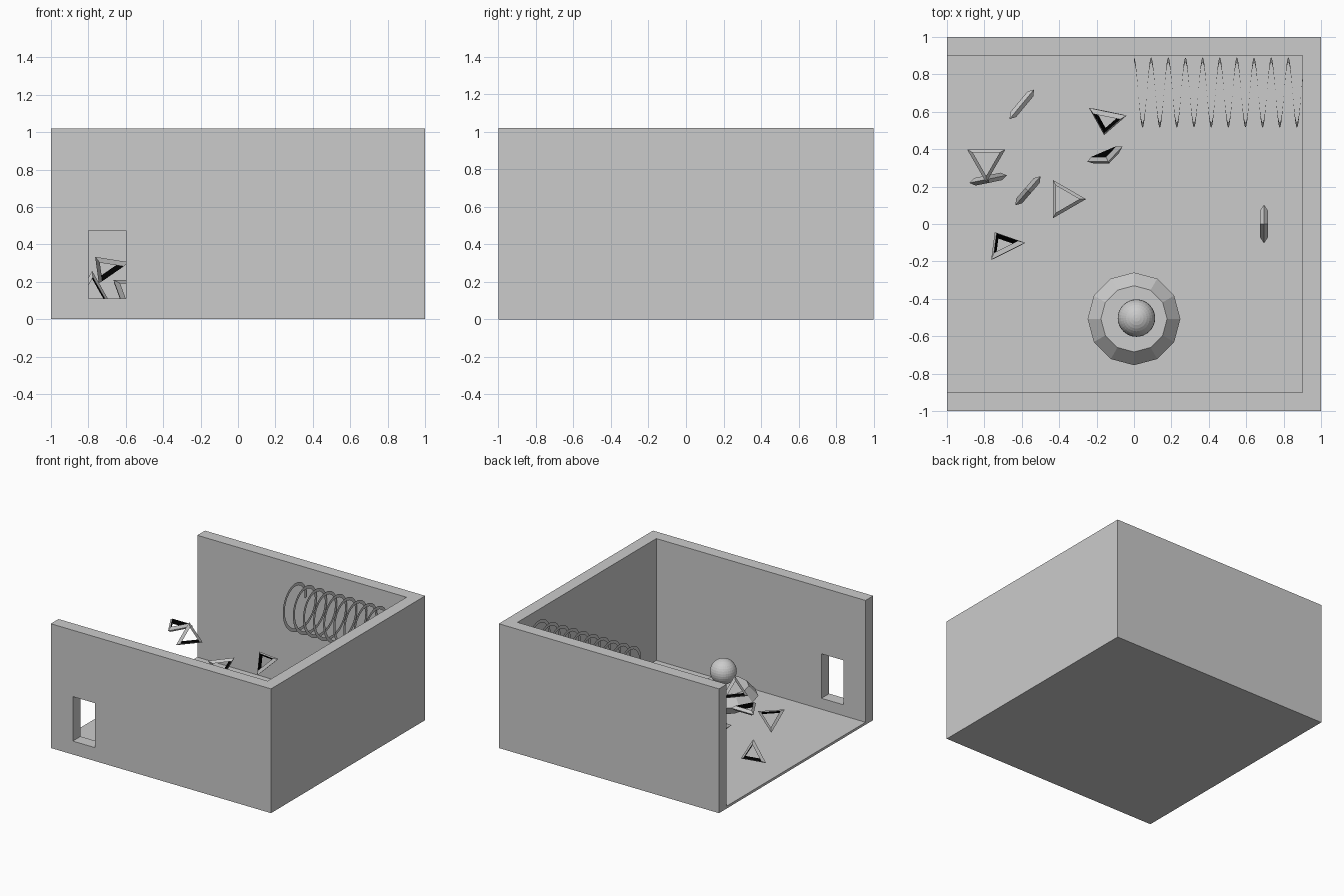
import bpy, bmesh, math
from mathutils import Vector

if "Cube" in bpy.data.objects:
    bpy.data.objects.remove(bpy.data.objects["Cube"])

black = bpy.data.materials.new("black")
black.diffuse_color = (0, 0, 0, 1)
black.use_nodes = True
black.node_tree.nodes["Principled BSDF"].inputs["Base Color"].default_value = black.diffuse_color


def finish(name, bm, fix_normals=True):
    if fix_normals:
        bmesh.ops.recalc_face_normals(bm, faces=bm.faces[:])
    me = bpy.data.meshes.new(name)
    bm.to_mesh(me)
    bm.free()
    ob = bpy.data.objects.new(name, me)
    bpy.context.collection.objects.link(ob)
    return ob


def prism(name, outline, z0, z1):
    """Extrude a flat outline from z0 to z1."""
    bm = bmesh.new()
    face = bm.faces.new([bm.verts.new((x, y, z0)) for x, y in outline])
    ext = bmesh.ops.extrude_face_region(bm, geom=[face])
    up = [v for v in ext["geom"] if isinstance(v, bmesh.types.BMVert)]
    bmesh.ops.translate(bm, verts=up, vec=(0, 0, z1 - z0))
    return finish(name, bm)


def rect(x0, x1, y0, y1):
    return [(x0, y0), (x1, y0), (x1, y1), (x0, y1)]


# floor and three walls, left side open
prism("floor", rect(-1, 1, -1, 1), 0, 0.02)
walls = prism("walls", [(-1, -1), (1, -1), (1, 1), (-1, 1),
                        (-1, 0.9), (0.9, 0.9), (0.9, -0.9), (-1, -0.9)], 0.02, 1.02)

# window opening in the front wall
cutter = prism("window_cutter", rect(-0.8, -0.6, -1.1, -0.8), 0.11, 0.475)
cutter.hide_render = True
cutter.hide_set(True)
mod = walls.modifiers.new("window", "BOOLEAN")
mod.operation = "DIFFERENCE"
mod.solver = "EXACT"
mod.object = cutter

# coil spring along the back wall: a narrow radial ribbon
bm = bmesh.new()
turns, steps, pitch = 10, 32, 0.0917
prev = None
for i in range(turns * steps + 1):
    a = 2 * math.pi * i / steps
    pair = [bm.verts.new((pitch * i / steps, 0.703 + r * math.cos(a),
                          0.785 + r * math.sin(a))) for r in (0.161, 0.187)]
    if prev:
        bm.faces.new((prev[0], prev[1], pair[1], pair[0]))
    prev = pair
finish("coil_spring", bm)

# twelve-sided pedestal
bm = bmesh.new()
rings = []
for r, z in [(0.177, 0.05), (0.248, 0.13), (0.177, 0.21)]:
    rings.append([bm.verts.new((r * math.cos(math.pi * k / 6),
                                -0.507 + r * math.sin(math.pi * k / 6), z)) for k in range(12)])
for lo, hi in zip(rings, rings[1:]):
    for k in range(12):
        j = (k + 1) % 12
        bm.faces.new((lo[k], lo[j], hi[j], hi[k]))
bm.faces.new(rings[0])
bm.faces.new(rings[-1])
finish("pedestal", bm)

# ball above the pedestal
bpy.ops.mesh.primitive_uv_sphere_add(segments=32, ring_count=16, radius=0.1,
                                     location=(0.013, -0.503, 0.32))
bpy.context.object.name = "ball"


def triangle_frame(name, center, tip, normal):
    """Three-bar ring with a three-sided section; inner faces are black."""
    c, n = Vector(center), Vector(normal).normalized()
    u = Vector(tip)
    u = (u - n * u.dot(n)).normalized()
    w = n.cross(u)
    R, r = 0.095, 0.0235
    bm = bmesh.new()
    corners = []
    for i in range(3):
        a = 2 * math.pi * i / 3
        d = u * math.cos(a) + w * math.sin(a)
        corners.append([bm.verts.new(c + d * (R + r * math.cos(b)) + n * r * math.sin(b))
                        for b in (0, 2 * math.pi / 3, 4 * math.pi / 3)])
    for i in range(3):
        p, q = corners[i], corners[(i + 1) % 3]
        for k in range(3):
            m = (k + 1) % 3
            f = bm.faces.new((p[k], q[k], q[m], p[m]))
            f.material_index = 1 if k == 1 else 0
    ob = finish(name, bm)
    ob.data.materials.append(None)
    ob.data.materials.append(black)


# scattered triangle frames: center, direction of one tip, plane normal
UP = (0, 0, 1)
frames = [
    ((-0.60, 0.64, 0.15), (0, 0, -1), (0.77, -0.64, 0)),
    ((-0.79, 0.34, 0.55), (0, -1, 0), UP),
    ((-0.78, 0.24, 0.14), UP, (0.2, -0.98, 0)),
    ((-0.567, 0.178, 0.58), UP, (0.755, -0.655, 0)),
    ((-0.375, 0.133, 0.20), (1, 0, 0), UP),
    ((-0.15, 0.36, 0.17), (0.1, -0.23, 0.97), (-0.38, 0.89, 0.25)),
    ((0.695, 0, 0.15), UP, (1, 0, 0)),
]
# two tilted frames given by their corner points
for pts in ([(-0.755, -0.045, 0.19), (-0.755, -0.19, 0.335), (-0.58, -0.10, 0.305)],
            [(-0.24, 0.625, 0.38), (-0.04, 0.575, 0.38), (-0.16, 0.475, 0.255)]):
    a, b, d = map(Vector, pts)
    mid = (a + b + d) / 3
    frames.append((mid, d - mid, (b - a).cross(d - a)))
for i, spec in enumerate(frames):
    triangle_frame(f"triangle_frame_{i + 1}", *spec)
